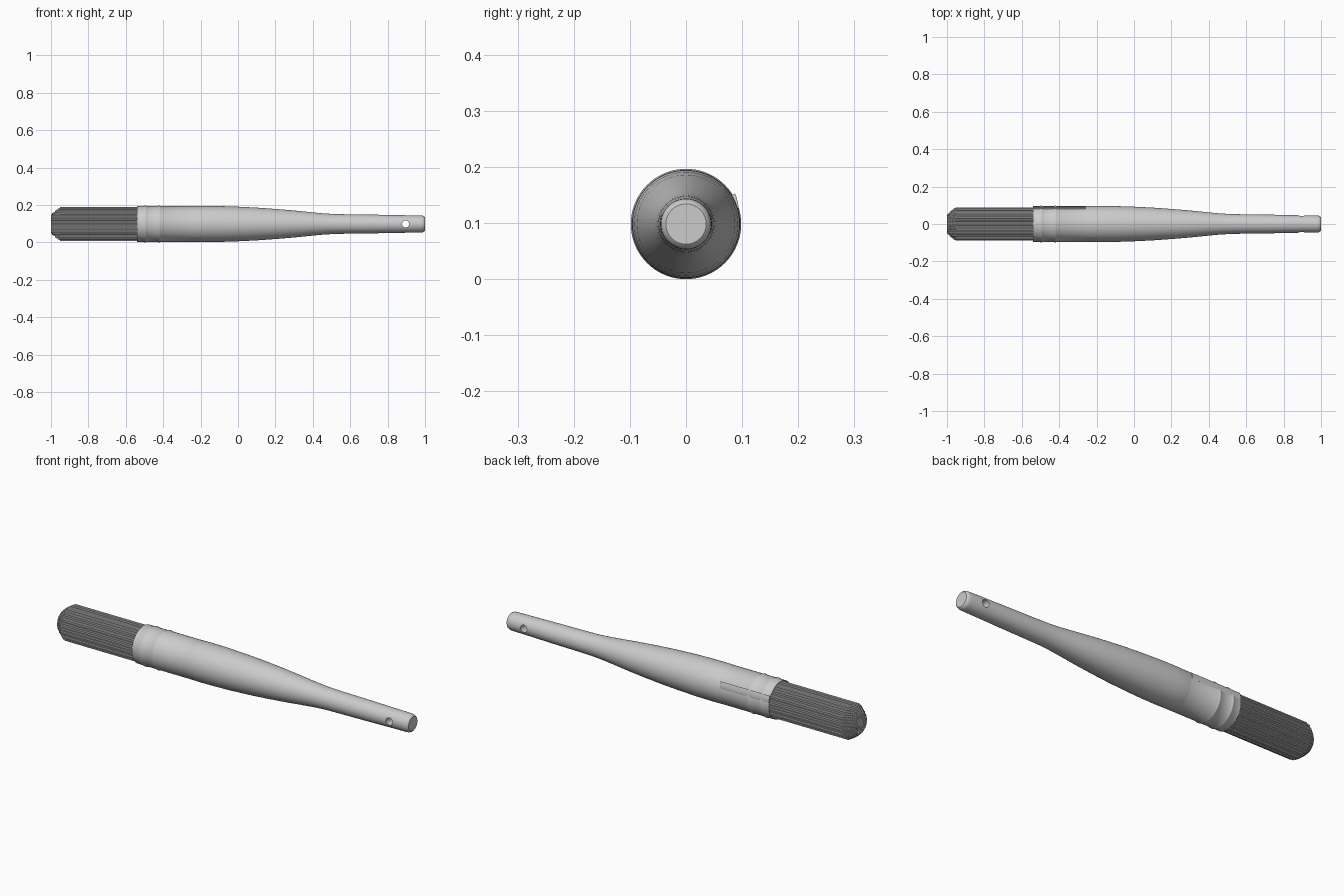
import bpy, bmesh, math
from mathutils import Matrix, Vector

cube = bpy.data.objects.get("Cube")
if cube:
    bpy.data.objects.remove(cube, do_unlink=True)

AXIS_Z = 0.0985   # height of the brush's long axis


def material(name, rgb):
    m = bpy.data.materials.new(name)
    m.use_nodes = True
    m.diffuse_color = (*rgb, 1)
    m.node_tree.nodes["Principled BSDF"].inputs["Base Color"].default_value = (*rgb, 1)
    return m


GREY = material("light grey", (0.6, 0.6, 0.6))


def finish(name, bm, smooth=True):
    bmesh.ops.recalc_face_normals(bm, faces=bm.faces)
    mesh = bpy.data.meshes.new(name)
    bm.to_mesh(mesh)
    bm.free()
    mesh.materials.append(GREY)
    ob = bpy.data.objects.new(name, mesh)
    bpy.context.collection.objects.link(ob)
    if smooth:
        smooth_object(ob)
    return ob


def smooth_object(ob):
    bpy.ops.object.select_all(action="DESELECT")
    ob.select_set(True)
    bpy.context.view_layer.objects.active = ob
    bpy.ops.object.shade_smooth_by_angle(angle=math.radians(35))


def lathe(profile, closed=False, sides=64):
    """Revolve (x, radius) points about the long axis; open ends are capped."""
    bm = bmesh.new()
    rings = []
    for x, r in profile:
        rings.append([bm.verts.new((x, r * math.cos(2 * math.pi * i / sides),
                                    AXIS_Z + r * math.sin(2 * math.pi * i / sides)))
                      for i in range(sides)])
    pairs = list(zip(rings, rings[1:])) + ([(rings[-1], rings[0])] if closed else [])
    for a, b in pairs:
        for i in range(sides):
            j = (i + 1) % sides
            bm.faces.new((a[i], a[j], b[j], b[i]))
    if not closed:
        bm.faces.new(rings[0])
        bm.faces.new(rings[-1])
    return bm


# Wooden handle, swelling behind the ferrule and thinning to the rounded end
handle_profile = [(-0.44, 0.0935), (-0.262, 0.0935), (-0.25, 0.0955), (-0.18, 0.0965), (-0.1, 0.0958),
                  (0.0, 0.0925), (0.1, 0.0875), (0.2, 0.0805), (0.3, 0.072), (0.4, 0.062),
                  (0.46, 0.0565), (0.52, 0.053), (0.6, 0.0515), (0.75, 0.0495), (0.88, 0.047),
                  (0.975, 0.0455), (0.987, 0.0445), (0.996, 0.041), (1.0, 0.036)]
handle = finish("handle", lathe(handle_profile), smooth=False)

# Hanging hole through the handle, front to back
cut = bmesh.new()
bmesh.ops.create_cone(cut, cap_ends=True, segments=32, radius1=0.019, radius2=0.019, depth=0.4,
                      matrix=Matrix.Translation((0.896, 0, AXIS_Z)) @ Matrix.Rotation(math.pi / 2, 4, "X"))
cutter = finish("hole_cutter", cut, smooth=False)
cutter.hide_render = True
mod = handle.modifiers.new("hanging hole", "BOOLEAN")
mod.operation, mod.solver, mod.object = "DIFFERENCE", "EXACT", cutter
bpy.context.view_layer.objects.active = handle
bpy.ops.object.modifier_apply(modifier=mod.name)
bpy.data.objects.remove(cutter, do_unlink=True)
smooth_object(handle)

# Thin metal ferrule with two raised beads
R = 0.0955
ferrule_profile = [(-0.54, 0.0915), (-0.54, R)]
for bead in (-0.495, -0.42):
    ferrule_profile += [(bead + 0.008 * t, R + 0.003 * math.cos(t * math.pi / 2))
                        for t in (-1, -0.6, -0.2, 0.2, 0.6, 1)]
ferrule_profile += [(-0.25, R), (-0.25, 0.0915)]
finish("ferrule", lathe(ferrule_profile, closed=True))

# Overlapping seam along the back of the ferrule
bm = bmesh.new()
steps = 8
arc = []
for i in range(steps + 1):
    t = i / steps
    a = math.radians(12 + 20 * t)
    arc.append((a, R + 0.0075 * t ** 0.8))
section = arc + [(a, R - 0.002) for a, r in reversed(arc)]
ends = [[bm.verts.new((x, r * math.cos(a), AXIS_Z + r * math.sin(a))) for a, r in section]
        for x in (-0.54, -0.26)]
for i in range(len(section)):
    j = (i + 1) % len(section)
    bm.faces.new((ends[0][i], ends[0][j], ends[1][j], ends[1][i]))
for e in ends:
    bm.faces.new(e)
finish("ferrule_seam", bm)

# Bristles: hexagonally packed rods whose tips form a blunt rounded end
bm = bmesh.new()
pitch, rod, reach, sides = 0.0078, 0.0037, 0.0885, 8
n = int(reach / pitch) + 2
for row in range(-n - 2, n + 3):
    for col in range(-n, n + 1):
        y = (col + 0.5 * (row % 2)) * pitch
        z = row * pitch * math.sqrt(3) / 2
        d = math.hypot(y, z)
        if d > reach:
            continue
        tip = -1 + 0.05 * max(0, (d - 0.045) / (reach - 0.045)) ** 1.3
        rings = [[bm.verts.new((x, y + rod * math.cos(2 * math.pi * k / sides),
                                AXIS_Z + z + rod * math.sin(2 * math.pi * k / sides)))
                  for k in range(sides)] for x in (tip, -0.46)]
        for k in range(sides):
            m = (k + 1) % sides
            bm.faces.new((rings[0][k], rings[0][m], rings[1][m], rings[1][k]))
        for ring in rings:
            bm.faces.new(ring)
finish("bristles", bm)
